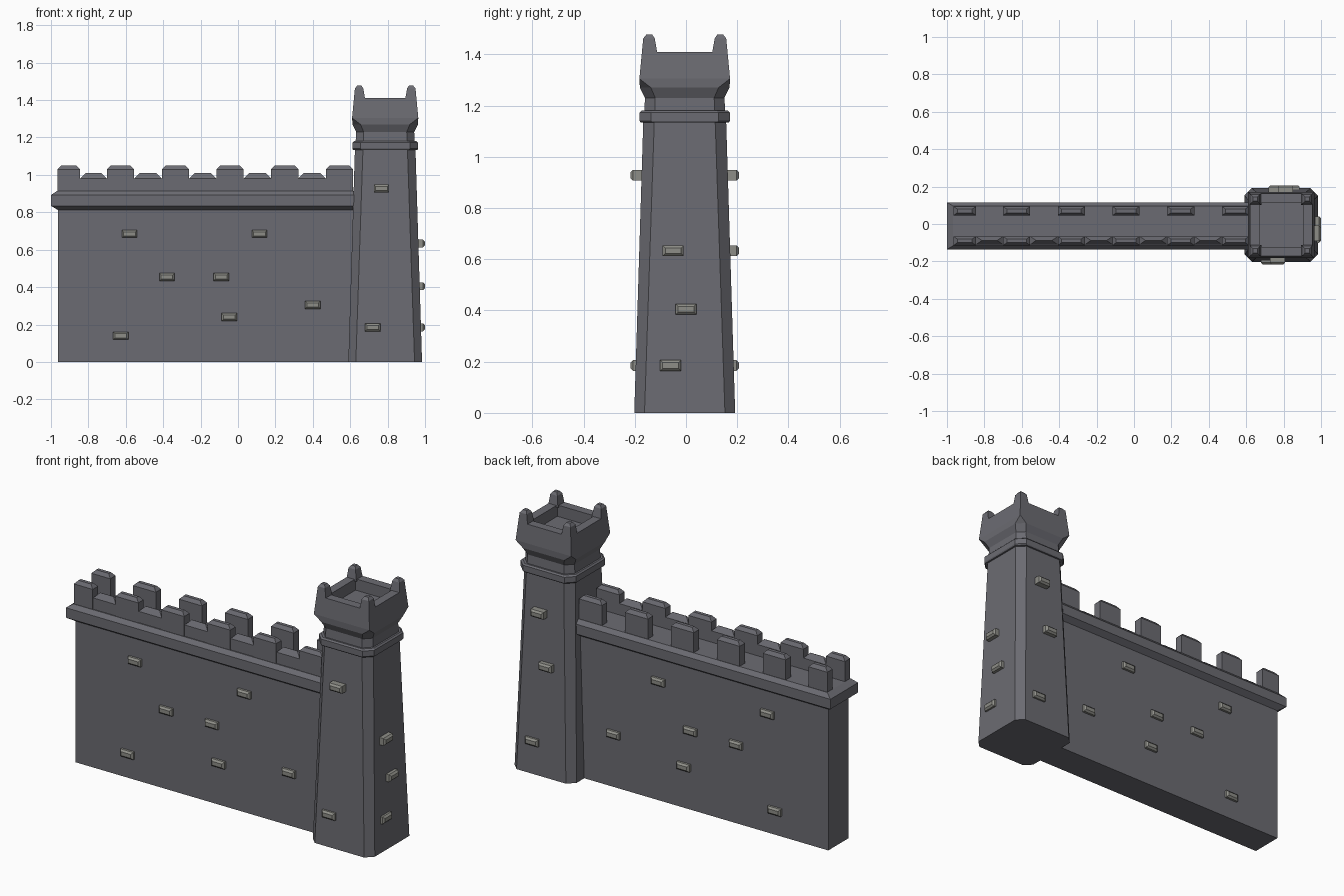
import bpy, bmesh

if "Cube" in bpy.data.objects:
    bpy.data.objects.remove(bpy.data.objects["Cube"])

def material(name, col):
    m = bpy.data.materials.new(name)
    m.diffuse_color = (*col, 1)
    m.use_nodes = True
    m.node_tree.nodes["Principled BSDF"].inputs["Base Color"].default_value = m.diffuse_color
    return m

STONE = material("dark_stone", (0.148, 0.148, 0.168))
BRICK = material("light_brick", (0.27, 0.27, 0.245))
WY = -0.01               # wall centre line
TX, TY = 0.787, -0.005   # tower centre

def loft(name, rings, mat):
    """Join equal-length rings of points with quads and cap both ends."""
    bm = bmesh.new()
    loops = [[bm.verts.new(p) for p in r] for r in rings]
    n = len(loops[0])
    for a, b in zip(loops, loops[1:]):
        for i in range(n):
            j = (i + 1) % n
            bm.faces.new((a[i], a[j], b[j], b[i]))
    bm.faces.new(loops[0][::-1])
    bm.faces.new(loops[-1])
    bmesh.ops.remove_doubles(bm, verts=bm.verts, dist=1e-5)
    bmesh.ops.recalc_face_normals(bm, faces=bm.faces)
    me = bpy.data.meshes.new(name)
    bm.to_mesh(me)
    bm.free()
    me.materials.append(mat)
    ob = bpy.data.objects.new(name, me)
    bpy.context.collection.objects.link(ob)
    return ob

def rect(x0, x1, y0, y1, z):
    return [(x0, y0, z), (x1, y0, z), (x1, y1, z), (x0, y1, z)]

def octa(h, i, z):
    pts = [(-i, -h), (i, -h), (h, -i), (h, i), (i, h), (-i, h), (-h, i), (-h, -i)]
    return [(TX + x, TY + y, z) for x, y in pts]

def merlon(name, x0, x1, y0, y1, z0, z1, c=0.02):
    """Block with chamfered top."""
    d = c * 0.7
    loft(name, [rect(x0, x1, y0, y1, z0), rect(x0, x1, y0, y1, z1 - c),
                rect(x0 + c, x1 - c, y0 + d, y1 - d, z1)], STONE)

def brick(name, axis, side, centre, u, z, inner, outer):
    """Chamfered brick sticking out of a face along x or y."""
    rings = []
    for dist, shrink in ((inner, 0), (outer - 0.01, 0), (outer, 0.01)):
        w, h, d = 0.041 - shrink, 0.021 - shrink, centre + side * dist
        r = [(u - w, z - h), (u + w, z - h), (u + w, z + h), (u - w, z + h)]
        rings.append([(a, d, b) if axis == "y" else (d, a, b) for a, b in r])
    loft(name, rings, BRICK)

# Wall body and cornice
loft("wall", [rect(-0.963, 0.66, WY - 0.092, WY + 0.092, z) for z in (0, 0.83)], STONE)
cornice = [(-0.963, 0.092, 0.812), (-1, 0.126, 0.835), (-1, 0.126, 0.892), (-0.967, 0.106, 0.915)]
loft("cornice", [rect(x, 0.624, WY - h, WY + h, z) for x, h, z in cornice], STONE)

# Battlements: tall merlons on both edges, low ones filling the front gaps
spans = [(-0.965, -0.845)] + [(-0.70 + 0.2925 * k, -0.555 + 0.2925 * k) for k in range(5)]
for a, b in spans:
    for s in (-1, 1):
        y0, y1 = sorted((WY + s * 0.056, WY + s * 0.104))
        merlon("tall_merlon", a, b, y0, y1, 0.90, 1.05)
for (_, a), (b, _) in zip(spans, spans[1:]):
    merlon("low_merlon", a, b, WY - 0.1, WY - 0.056, 0.90, 1.01, 0.03)

# Wall bricks, mirrored front and back
for x, z in [(-0.58, 0.685), (0.115, 0.685), (-0.38, 0.455), (-0.09, 0.455),
             (-0.047, 0.24), (-0.627, 0.14), (0.40, 0.305)]:
    for s in (-1, 1):
        brick("wall_brick", "y", s, WY, x, z, 0.08, 0.115)

# Tower shaft, collar and neck, flared head with hollow top
shaft = [(0.197, 0.157, 0), (0.162, 0.119, 1.133), (0.172, 0.128, 1.133),
         (0.176, 0.132, 1.14), (0.176, 0.132, 1.172), (0.168, 0.125, 1.18),
         (0.158, 0.117, 1.18), (0.155, 0.115, 1.23), (0.175, 0.132, 1.27),
         (0.177, 0.177, 1.305), (0.167, 0.167, 1.41), (0.117, 0.117, 1.41),
         (0.117, 0.117, 1.345)]
loft("tower", [octa(*r) for r in shaft], STONE)

# Corner spikes of the tower
for sx in (-1, 1):
    for sy in (-1, 1):
        rings = []
        for o, i, z in ((0.167, 0.106, 1.40), (0.167, 0.108, 1.41),
                        (0.162, 0.117, 1.462), (0.150, 0.127, 1.477)):
            rings.append(rect(TX + sx * i, TX + sx * o, TY + sy * i, TY + sy * o, z))
        loft("tower_merlon", rings, STONE)

# Tower bricks on front, back and right faces
for axis, side, c, u, z in [("y", -1, TY, 0.767, 0.928), ("y", -1, TY, 0.72, 0.185),
                            ("y", 1, TY, 0.81, 0.928), ("y", 1, TY, 0.76, 0.633),
                            ("y", 1, TY, 0.845, 0.185), ("x", 1, TX, -0.05, 0.633),
                            ("x", 1, TX, 0.0, 0.405), ("x", 1, TX, -0.06, 0.185)]:
    brick("tower_brick", axis, side, c, u, z, 0.15, 0.212)
